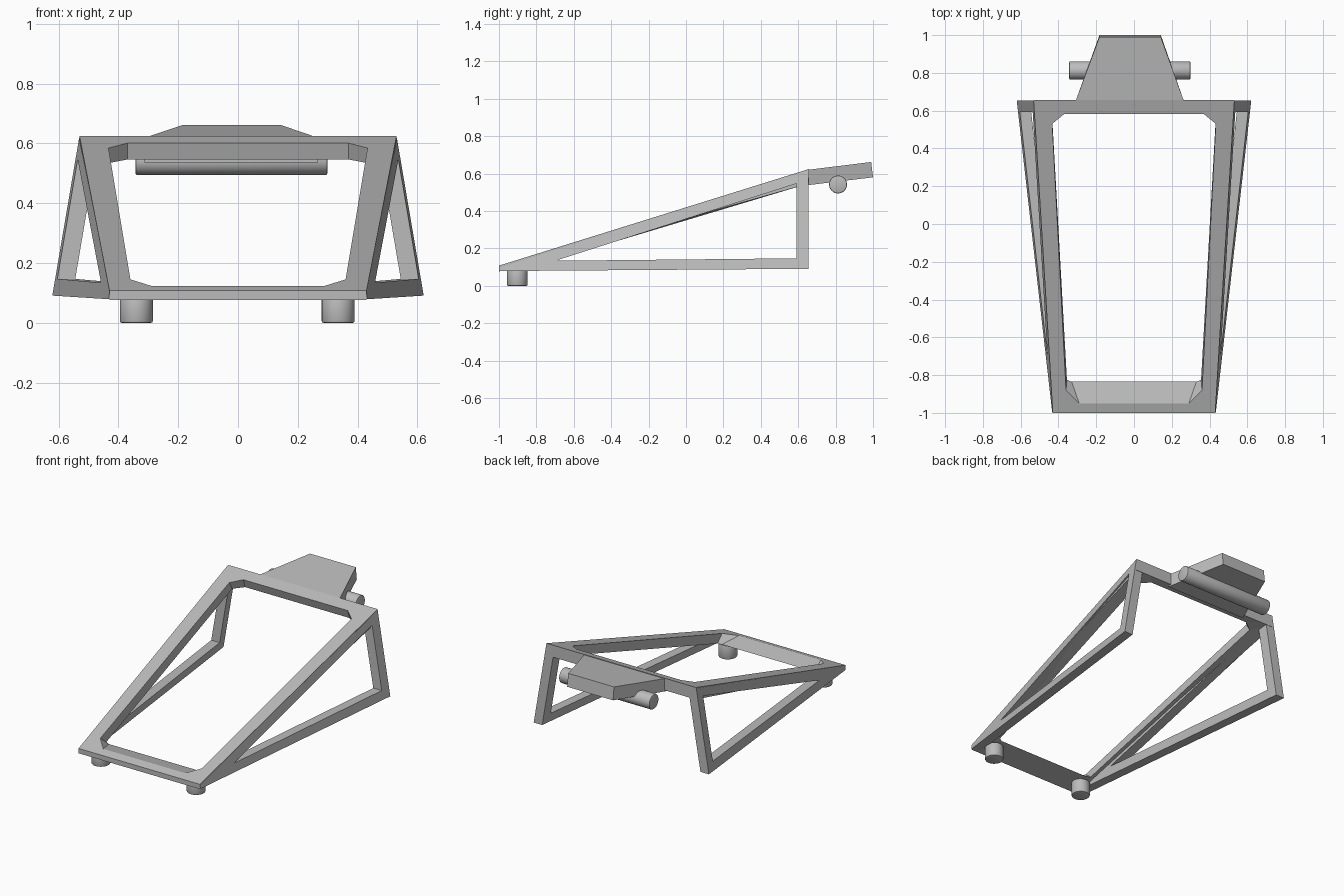
import bpy, bmesh
from math import radians, pi
from mathutils import Vector, Matrix

if "Cube" in bpy.data.objects:
    bpy.data.objects.remove(bpy.data.objects["Cube"], do_unlink=True)

grey = bpy.data.materials.new("plain_grey")
grey.use_nodes = True
grey.diffuse_color = (0.5, 0.5, 0.5, 1)
grey.node_tree.nodes["Principled BSDF"].inputs["Base Color"].default_value = (0.5, 0.5, 0.5, 1)


def finish(bm, name):
    bmesh.ops.recalc_face_normals(bm, faces=bm.faces)
    mesh = bpy.data.meshes.new(name)
    bm.to_mesh(mesh)
    bm.free()
    mesh.materials.append(grey)
    obj = bpy.data.objects.new(name, mesh)
    bpy.context.collection.objects.link(obj)
    return obj


def ring(name, loops):
    """Closed frame skinned through a cycle of equal-length loops."""
    bm = bmesh.new()
    rows = [[bm.verts.new(p) for p in loop] for loop in loops]
    count = len(rows[0])
    for a, b in zip(rows, rows[1:] + rows[:1]):
        for i in range(count):
            j = (i + 1) % count
            bm.faces.new((a[i], a[j], b[j], b[i]))
    return finish(bm, name)


def cylinder(name, radius, length, centre, axis):
    bm = bmesh.new()
    bmesh.ops.create_cone(bm, cap_ends=True, segments=40, radius1=radius,
                          radius2=radius, depth=length)
    rims = [e for e in bm.edges if abs(e.verts[0].co.z - e.verts[1].co.z) < 0.001]
    bmesh.ops.bevel(bm, geom=rims, offset=0.006, segments=2, affect='EDGES', profile=0.5)
    if axis == 'X':
        bm.transform(Matrix.Rotation(pi / 2, 4, 'Y'))
    bm.transform(Matrix.Translation(Vector(centre)))
    obj = finish(bm, name)
    bpy.ops.object.select_all(action='DESELECT')
    obj.select_set(True)
    bpy.context.view_layer.objects.active = obj
    bpy.ops.object.shade_smooth_by_angle(angle=radians(35))
    return obj


def top_z(y):
    return 0.108 + 0.3115 * (y + 1)


def mirrored(half):
    """Right-hand points front to back, then the left-hand ones back to front."""
    return half + [(-x, y) for x, y in reversed(half)]


# Sloping top frame with chamfered corners in the opening
outer = mirrored([(0.34, -1), (0.43, -1), (0.53, 0.657), (0.42, 0.657)])
inner_top = mirrored([(0.29, -0.95), (0.36, -0.88), (0.433, 0.53), (0.37, 0.582)])
inner_low = mirrored([(0.33, -0.835), (0.355, -0.825), (0.433, 0.56), (0.37, 0.6)])


def upper(points):
    return [(x, y, top_z(y)) for x, y in points]


def lower(points, drop):
    return [(x, y, max(top_z(y) - drop, 0.077)) for x, y in points]


ring("top_frame", [upper(outer), upper(inner_top), lower(inner_low, 0.06), lower(outer, 0.077)])


# Triangular side panels leaning outwards
def panel_loop(points, side, inset):
    loop = []
    for y, z in points:
        x = 0.43 + 0.115 * (y + 1) - 0.17 * (z - 0.095) - inset
        loop.append((side * x, y, z))
    return loop


rim = [(-0.998, 0.079), (0.655, 0.091), (0.655, 0.618), (-0.998, 0.105)]
hole = [(-0.69, 0.134), (0.592, 0.147), (0.592, 0.547), (-0.68, 0.14)]
for side, label in ((1, "left"), (-1, "right")):
    ring(label + "_side_panel", [panel_loop(rim, side, 0), panel_loop(hole, side, 0),
                                 panel_loop(hole, side, 0.06), panel_loop(rim, side, 0.06)])

# Tapered rear tongue, slightly off centre
bm = bmesh.new()
plan = [(-0.313, 0.64), (0.268, 0.64), (0.142, 1), (-0.183, 1)]
low = [bm.verts.new((x, y, 0.538 + 0.12 * (y - 0.65))) for x, y in plan]
high = [bm.verts.new((x, y - (0.01 if y > 0.9 else 0), 0.62 + 0.12 * (y - 0.65))) for x, y in plan]
bm.faces.new(low)
bm.faces.new(high)
for i in range(4):
    j = (i + 1) % 4
    bm.faces.new((low[i], low[j], high[j], high[i]))
finish(bm, "rear_tongue")

# Cross bar below the tongue and the two front feet
cylinder("cross_bar", 0.048, 0.642, (-0.022, 0.813, 0.542), 'X')
cylinder("left_foot", 0.055, 0.09, (0.335, -0.902, 0.045), 'Z')
cylinder("right_foot", 0.055, 0.09, (-0.34, -0.902, 0.045), 'Z')
